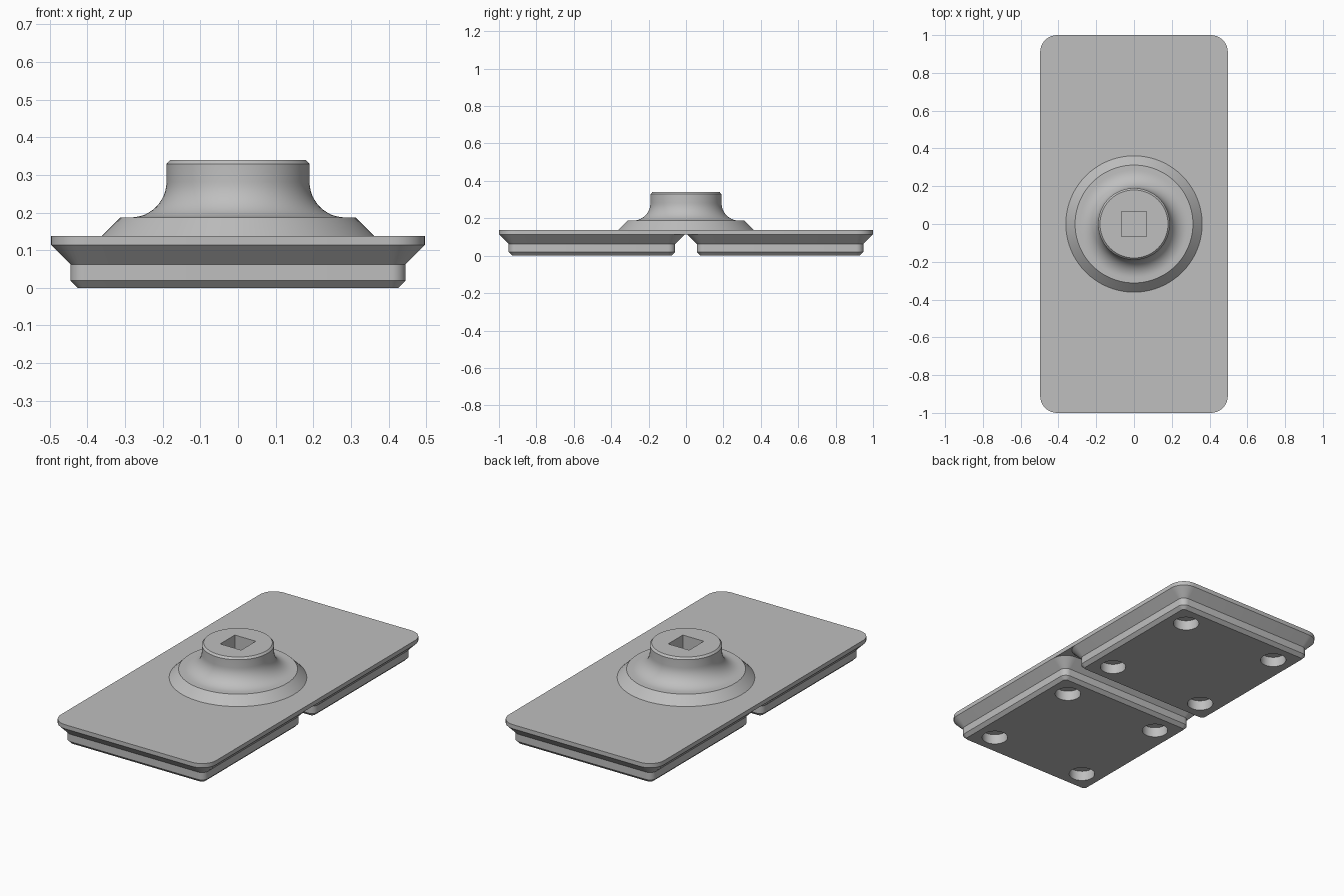
import bpy, bmesh, math

default_cube = bpy.data.objects.get("Cube")
if default_cube:
    bpy.data.objects.remove(default_cube, do_unlink=True)

# One grey for the whole model
GREY = (0.52, 0.52, 0.52, 1)
grey = bpy.data.materials.new("grey plastic")
grey.use_nodes = True
grey.diffuse_color = GREY
grey.node_tree.nodes["Principled BSDF"].inputs["Base Color"].default_value = GREY


def rounded_outline(hx, hy, radius, steps):
    """Rounded rectangle; a circle when the radius equals both half sizes."""
    points = []
    for corner, (sx, sy) in enumerate([(1, 1), (-1, 1), (-1, -1), (1, -1)]):
        for i in range(steps + 1):
            a = (corner + i / steps) * math.pi / 2
            points.append((sx * (hx - radius) + radius * math.cos(a),
                           sy * (hy - radius) + radius * math.sin(a)))
    return points


def loft(name, sections, centre=(0, 0), steps=8):
    """Closed solid through sections of (half x, half y, corner radius, z)."""
    bm = bmesh.new()
    rings = []
    for hx, hy, radius, z in sections:
        rings.append([bm.verts.new((x + centre[0], y + centre[1], z))
                      for x, y in rounded_outline(hx, hy, radius, steps)])
    for low, high in zip(rings, rings[1:]):
        for i in range(len(low)):
            j = (i + 1) % len(low)
            bm.faces.new((low[i], low[j], high[j], high[i]))
    bm.faces.new(rings[0][::-1])
    bm.faces.new(rings[-1])
    bmesh.ops.remove_doubles(bm, verts=bm.verts, dist=1e-5)
    bmesh.ops.recalc_face_normals(bm, faces=bm.faces)
    mesh = bpy.data.meshes.new(name)
    bm.to_mesh(mesh)
    bm.free()
    obj = bpy.data.objects.new(name, mesh)
    bpy.context.collection.objects.link(obj)
    mesh.materials.append(grey)
    return obj


def activate(obj):
    bpy.ops.object.select_all(action='DESELECT')
    obj.select_set(True)
    bpy.context.view_layer.objects.active = obj


def cut(obj, cutter):
    cutter.hide_render = True
    activate(obj)
    mod = obj.modifiers.new("cut", 'BOOLEAN')
    mod.operation = 'DIFFERENCE'
    mod.solver = 'EXACT'
    mod.object = cutter
    bpy.ops.object.modifier_apply(modifier=mod.name)
    bpy.data.objects.remove(cutter, do_unlink=True)


def smooth(obj):
    activate(obj)
    bpy.ops.object.shade_smooth_by_angle(angle=math.radians(30))


# Top plate spanning both feet
HALF, CORNER = 0.497, 0.09
PLATE_LOW, PLATE_TOP = 0.114, 0.138
plate = loft("top_plate", [(HALF, 1, CORNER, PLATE_LOW), (HALF, 1, CORNER, PLATE_TOP)])
smooth(plate)

# Two stepped feet, each with four round pockets underneath
foot_profile = [(0.426, 0.019, 0), (0.445, 0.038, 0.019), (0.445, 0.038, 0.062),
                (HALF, CORNER, PLATE_LOW), (0.48, 0.073, 0.125)]
POCKET_R, POCKET_OFFSET, POCKET_DEPTH = 0.07, 0.311, 0.058
for name, y in (("front_foot", -0.503), ("back_foot", 0.503)):
    foot = loft(name, [(h, h, r, z) for h, r, z in foot_profile], (0, y))
    for sx in (-1, 1):
        for sy in (-1, 1):
            cut(foot, loft("pocket_cutter",
                           [(POCKET_R, POCKET_R, POCKET_R, z) for z in (-0.02, POCKET_DEPTH)],
                           (sx * POCKET_OFFSET, y + sy * POCKET_OFFSET)))
    smooth(foot)

# Round hub: sloped flange, concave fillet, neck and chamfered rim
FILLET, NECK_R, FLANGE_TOP = 0.095, 0.19, 0.187
profile = [(0.361, 0.13), (0.361, PLATE_TOP), (0.312, FLANGE_TOP)]
for i in range(13):
    a = i / 12 * math.pi / 2
    profile.append((NECK_R + FILLET * (1 - math.sin(a)),
                    FLANGE_TOP + FILLET * (1 - math.cos(a))))
profile += [(NECK_R, 0.329), (0.18, 0.34)]
hub = loft("hub", [(r, r, r, z) for r, z in profile], steps=20)

# Square socket in the hub
bpy.ops.mesh.primitive_cube_add(size=1, location=(0, 0, 0.29))
socket = bpy.context.object
socket.name = "socket_cutter"
socket.scale = (0.134, 0.134, 0.2)
socket.data.materials.append(grey)
bpy.context.view_layer.update()
cut(hub, socket)
smooth(hub)
